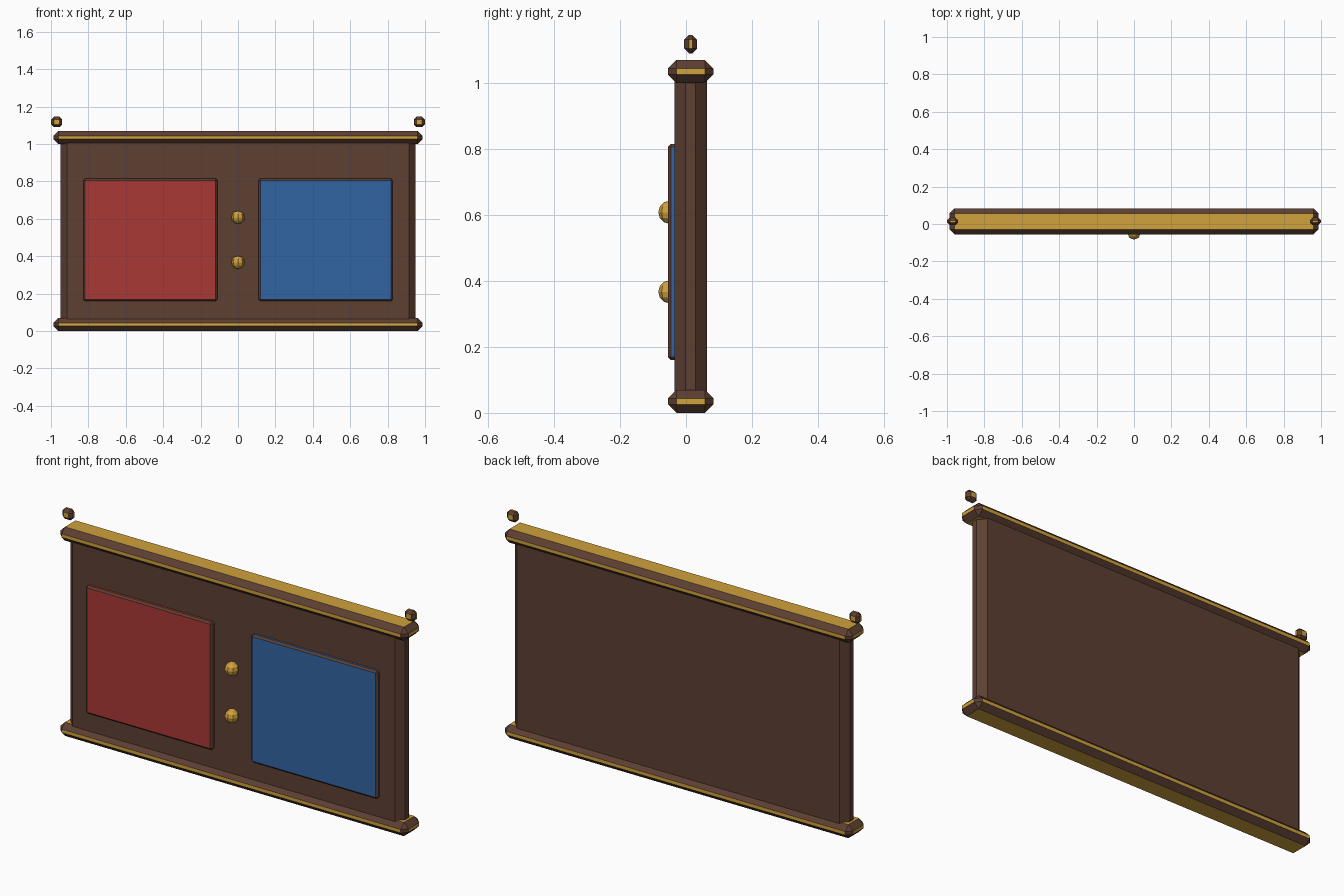
import bpy
import bmesh
from mathutils import Matrix

if "Cube" in bpy.data.objects:
    bpy.data.objects.remove(bpy.data.objects["Cube"])


def material(name, rgb):
    m = bpy.data.materials.new(name)
    m.diffuse_color = (*rgb, 1)
    m.use_nodes = True
    m.node_tree.nodes["Principled BSDF"].inputs["Base Color"].default_value = m.diffuse_color
    return m


brown = material("brown", (0.11, 0.05, 0.032))
gold = material("gold", (0.63, 0.36, 0.045))
red = material("red", (0.40, 0.04, 0.035))
blue = material("blue", (0.032, 0.13, 0.36))


def finish(name, bm, mats):
    mesh = bpy.data.meshes.new(name)
    bm.to_mesh(mesh)
    bm.free()
    for m in mats:
        mesh.materials.append(m)
    ob = bpy.data.objects.new(name, mesh)
    bpy.context.collection.objects.link(ob)
    return ob


def chamfer_box(name, x, y, z, face, edge, bevel, vertical_only=False):
    """Box over (min, max) ranges with chamfers in the edge colour."""
    bm = bmesh.new()
    bmesh.ops.create_cube(bm, size=1)
    for v in bm.verts:
        v.co = [(r[0] + r[1]) / 2 + c * (r[1] - r[0]) for c, r in zip(v.co, (x, y, z))]
    edges = [e for e in bm.edges
             if not vertical_only or abs(e.verts[0].co.z - e.verts[1].co.z) > 0.01]
    bmesh.ops.bevel(bm, geom=edges, offset=bevel, offset_type='OFFSET',
                    segments=1, affect='EDGES', material=1)
    return finish(name, bm, (face, edge))


# Main board with chamfered vertical edges
chamfer_box("board", (-0.948, 0.948), (-0.035, 0.063), (0.04, 1.03),
            brown, brown, 0.034, True)

# Top and bottom rails: gold faces, brown chamfers
for name, z in (("bottom_rail", 0.0), ("top_rail", 1.0)):
    chamfer_box(name, (-0.986, 0.986), (-0.055, 0.083), (z, z + 0.07),
                gold, brown, 0.026)

# Coloured panels
for name, x, colour in (("left_panel", (-0.827, -0.11), red),
                        ("right_panel", (0.11, 0.827), blue)):
    chamfer_box(name, x, (-0.055, -0.026), (0.16, 0.815), colour, brown, 0.009)

# Hanging beads above the top corners
for name, x in (("left_bead", -0.97), ("right_bead", 0.97)):
    chamfer_box(name, (x - 0.03, x + 0.03), (-0.006, 0.034), (1.09, 1.146),
                gold, brown, 0.015)

# Faceted studs between the panels
for name, z in (("lower_stud", 0.367), ("upper_stud", 0.608)):
    bm = bmesh.new()
    bmesh.ops.create_uvsphere(bm, u_segments=8, v_segments=6, radius=0.035,
                              matrix=Matrix.Translation((0, -0.049, z)))
    finish(name, bm, (gold,))
